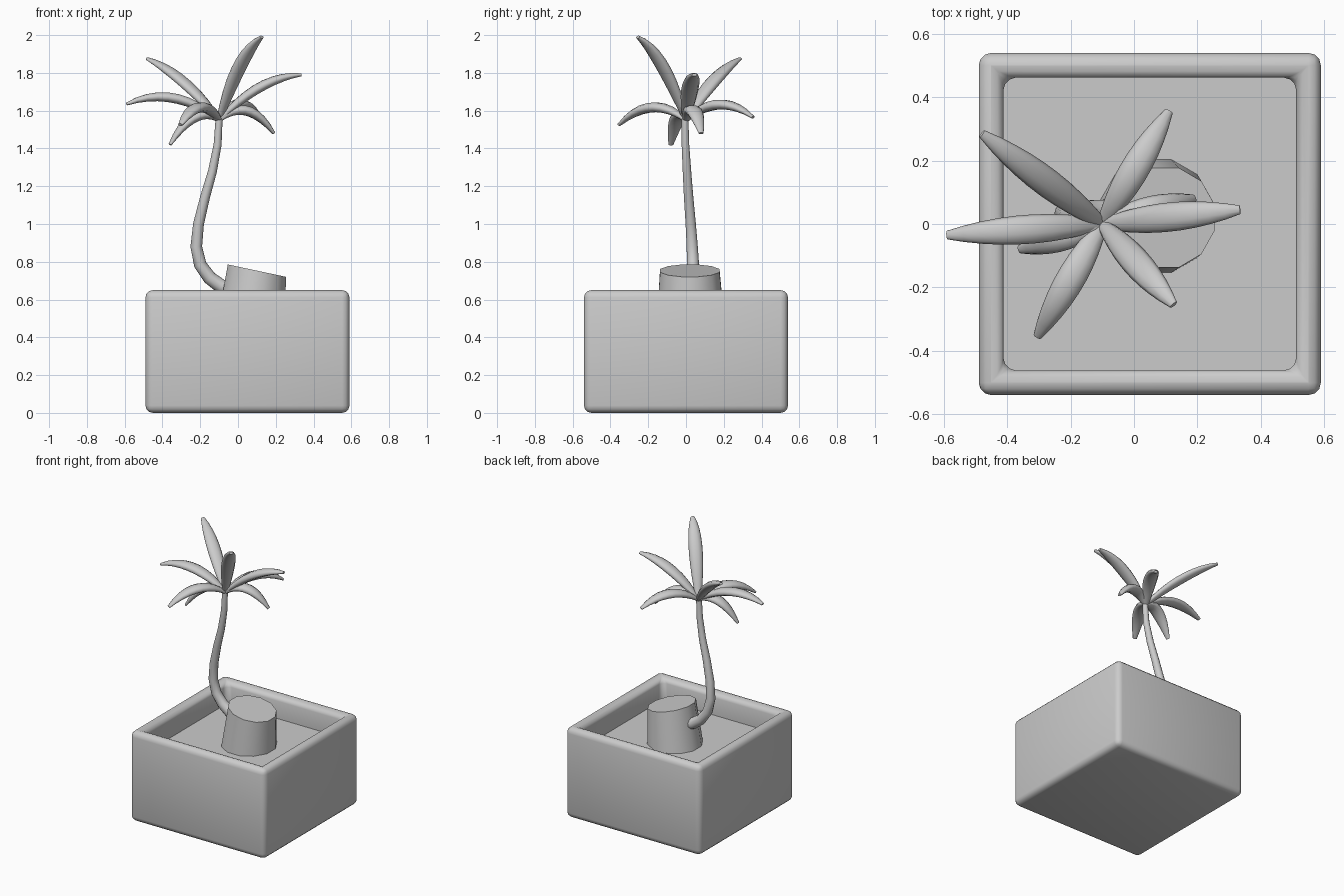
import bpy, bmesh, math
from mathutils import Vector, Matrix

cube = bpy.data.objects.get("Cube")
if cube:
    bpy.data.objects.remove(cube, do_unlink=True)

# Single plain grey
grey = bpy.data.materials.new("plain_grey")
grey.use_nodes = True
grey.diffuse_color = (0.6, 0.6, 0.6, 1)
bsdf = next(n for n in grey.node_tree.nodes if n.type == 'BSDF_PRINCIPLED')
bsdf.inputs["Base Color"].default_value = (0.6, 0.6, 0.6, 1)


def finish(bm, name, angle=42):
    bmesh.ops.recalc_face_normals(bm, faces=bm.faces)
    mesh = bpy.data.meshes.new(name)
    bm.to_mesh(mesh)
    bm.free()
    mesh.materials.append(grey)
    obj = bpy.data.objects.new(name, mesh)
    bpy.context.collection.objects.link(obj)
    bpy.ops.object.select_all(action='DESELECT')
    obj.select_set(True)
    bpy.context.view_layer.objects.active = obj
    bpy.ops.object.shade_smooth_by_angle(angle=math.radians(angle))
    return obj


def loft(name, rings, angle=42):
    """Skin a list of point rings and cap both ends."""
    bm = bmesh.new()
    loops = [[bm.verts.new(p) for p in ring] for ring in rings]
    n = len(loops[0])
    for a, b in zip(loops, loops[1:]):
        for i in range(n):
            j = (i + 1) % n
            bm.faces.new((a[i], a[j], b[j], b[i]))
    bm.faces.new(loops[0])
    bm.faces.new(loops[-1])
    return finish(bm, name, angle)


def sweep(name, path, widths, thicks, ref, sides):
    """Elliptical tube along a path; width lies along ref x tangent."""
    rings = []
    for k, p in enumerate(path):
        t = (path[min(k + 1, len(path) - 1)] - path[max(k - 1, 0)]).normalized()
        u = ref.cross(t).normalized()
        v = t.cross(u)
        rings.append([p + u * widths[k] * math.cos(a) + v * thicks[k] * math.sin(a)
                      for a in (2 * math.pi * i / sides for i in range(sides))])
    return loft(name, rings, 60)


# Square planter box with recessed floor and rounded rim
FLOOR = 0.485
bm = bmesh.new()
bmesh.ops.create_cube(bm, size=1, matrix=Matrix.Translation((0.05, 0, 0.325))
                      @ Matrix.Diagonal((1.08, 1.08, 0.65, 1)))
top = max(bm.faces, key=lambda f: f.calc_center_median().z)
bmesh.ops.inset_region(bm, faces=[top], thickness=0.11)
floor = bmesh.ops.extrude_discrete_faces(bm, faces=[top])["faces"][0]
bmesh.ops.translate(bm, verts=floor.verts, vec=(0, 0, FLOOR - 0.65))
keep_sharp = set(floor.edges)
rounded = [e for e in bm.edges if e not in keep_sharp and
           e.calc_face_angle(0) > 0.5]
bmesh.ops.bevel(bm, geom=rounded, offset=0.052, segments=3, profile=0.5,
                affect='EDGES', clamp_overlap=True)
finish(bm, "planter_box")

# Leaning pot with a tilted top
SIDES = 12
circle = [(math.cos(a), math.sin(a)) for a in
          (2 * math.pi * (i + 0.5) / SIDES for i in range(SIDES))]
tilt = Matrix.Rotation(math.radians(12), 3, 'Y')
bottom_ring = [Vector((0.07 + 0.185 * c, 0.025 + 0.185 * s, FLOOR - 0.005)) for c, s in circle]
top_ring = [Vector((0.1, 0.02, 0.753)) + tilt @ Vector((0.163 * c, 0.163 * s, 0))
            for c, s in circle]
loft("leaning_pot", [bottom_ring, top_ring])

# Curved trunk growing out of the pot's side
trunk = [(-0.03, 0.04, 0.65), (-0.09, 0.04, 0.67), (-0.15, 0.04, 0.715),
         (-0.2, 0.037, 0.785), (-0.221, 0.033, 0.88), (-0.209, 0.025, 1.0),
         (-0.175, 0.014, 1.14), (-0.135, 0.005, 1.28), (-0.108, -0.003, 1.42),
         (-0.1, -0.005, 1.56)]
radii = [0.041 - 0.0025 * k for k in range(len(trunk))]
sweep("trunk", [Vector(p) for p in trunk], radii, radii, Vector((0, 1, 0)), 10)

# Drooping fronds: tip position and arch height
fronds = [((-0.48, 0.285, 1.875), 0.04), ((-0.59, -0.035, 1.635), 0.075),
          ((-0.305, -0.355, 1.525), 0.08), ((0.125, -0.255, 1.99), 0.07),
          ((0.335, 0.045, 1.79), 0.055), ((0.11, 0.355, 1.565), 0.075),
          ((-0.36, -0.08, 1.42), 0.08), ((0.19, 0.08, 1.48), 0.085)]
base = Vector((-0.1, 0, 1.55))
STEPS = 9
for n, (tip, arch) in enumerate(fronds):
    tip = Vector(tip)
    path, widths, thicks = [], [], []
    for k in range(STEPS + 1):
        t = k / STEPS
        path.append(base.lerp(tip, t) + Vector((0, 0, 4 * arch * t * (1 - t))))
        swell = math.sin(math.pi * (0.1 + 0.83 * t)) ** 0.8
        widths.append(0.046 * swell)
        thicks.append(0.027 * swell)
    sweep(f"frond_{n + 1}", path, widths, thicks, Vector((0, 0, 1)), 10)
